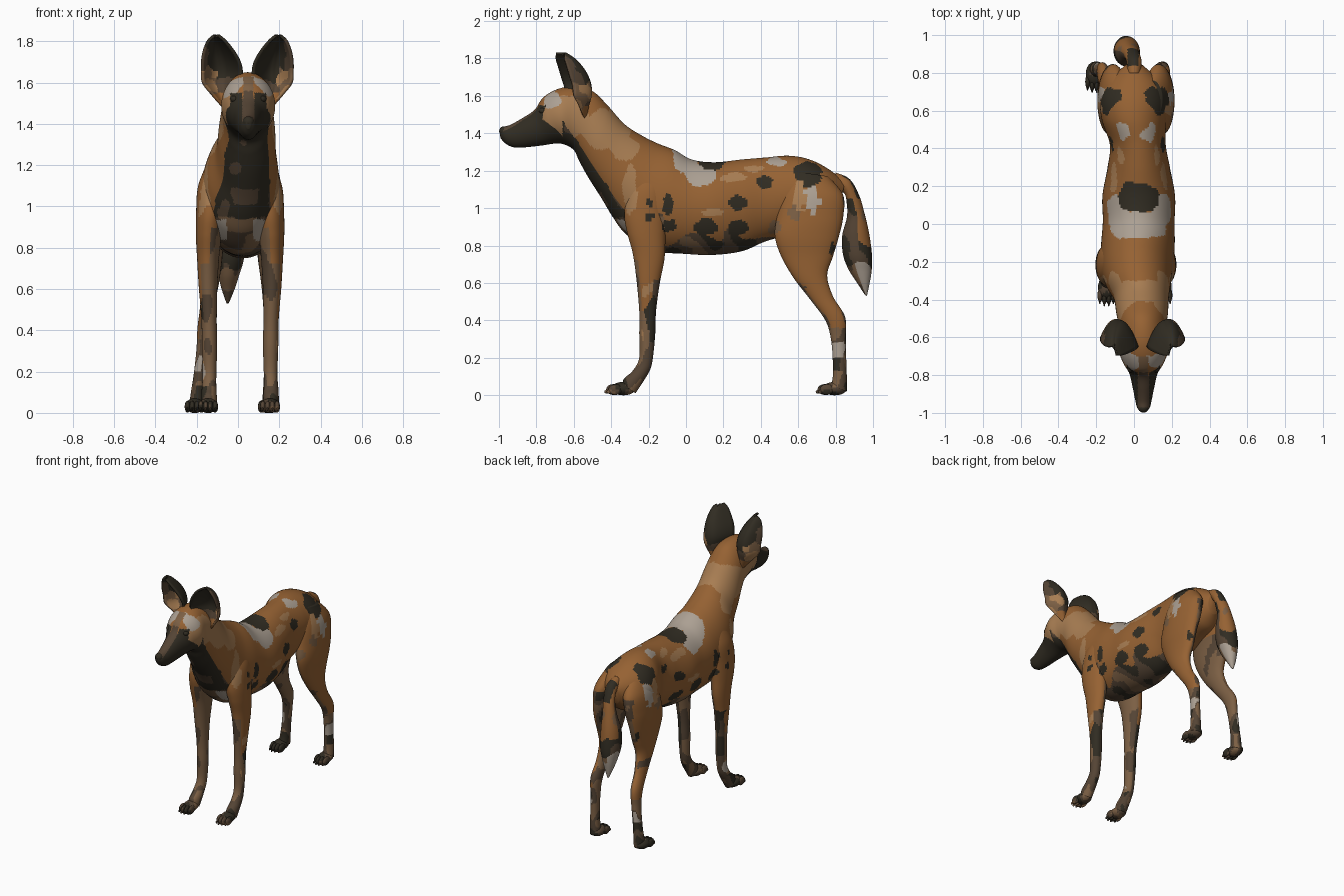
import bpy, bmesh, math
from mathutils import Vector, noise

# ---- flat coat colours
ORANGE, TAN, DARK, WHITE, BROWN, UMBER = range(6)
MATS = []
for label, col in (("orange fur", (.305, .122, .033)), ("tan fur", (.39, .205, .085)),
                   ("black fur", (.030, .025, .016)), ("white fur", (.41, .35, .29)),
                   ("dark brown fur", (.090, .058, .035)), ("light brown fur", (.20, .115, .058))):
    m = bpy.data.materials.new(label)
    m.diffuse_color = (*col, 1)
    MATS.append(m)

# ---- coat patches: colour, y, z, radius y, radius z (both flanks)
PATCHES = [
    (DARK, .14, 1.265, .08, .062), (WHITE, -.005, 1.28, .068, .10), (WHITE, .07, 1.18, .085, .06),
    (TAN, -.30, 1.10, .03, .14), (TAN, .25, 1.16, .08, .025), (TAN, .61, 1.06, .03, .09),
    (WHITE, .49, 1.243, .055, .022), (DARK, .65, 1.18, .07, .065), (WHITE, .68, 1.045, .042, .085),
    (DARK, .42, 1.14, .042, .03), (DARK, .28, 1.03, .052, .04), (DARK, .10, .90, .065, .045),
    (DARK, -.10, 1.02, .025, .06), (DARK, -.19, .95, .02, .028), (DARK, -.20, 1.03, .017, .017),
    (DARK, .28, .885, .06, .04), (DARK, -.09, .90, .04, .035), (UMBER, .47, .90, .03, .04),
    (UMBER, .58, .97, .04, .04), (DARK, .78, .79, .015, .035), (TAN, -.43, 1.42, .13, .11),
    (TAN, -.33, 1.32, .08, .06), (WHITE, -.715, 1.575, .045, .045), (TAN, -.66, 1.48, .13, .12),
    (TAN, .14, .98, .06, .02), (TAN, .36, 1.21, .05, .02)]


def coat(p, n):
    """General coat: patches with ragged borders over orange."""
    q = p + noise.noise_vector(p * 11) * .02 + noise.noise_vector(p * 30) * .008
    for col, y, z, ry, rz in PATCHES:
        if ((q.y - y) / ry) ** 2 + ((q.z - z) / rz) ** 2 < 1:
            return col
    return ORANGE


def torso_coat(p, n):
    q = p + noise.noise_vector(p * 9) * .025
    off = abs(p.x - .05)
    if p.y < -.62 and q.z < 1.5 - .9 * (p.y + .79):              # mask
        return BROWN if p.y < -.74 and off < .03 and n.z > .3 else DARK
    if p.y < -.72 and p.z < 1.55 and .03 < off < .088:           # eye surrounds
        return DARK
    if p.y < -.70 and off < .024 and p.z < 1.63:                 # forehead stripe
        return BROWN if p.z < 1.56 else UMBER
    if -.66 <= p.y < -.2 and q.z < 1.455 - 1.47 * (p.y + .65) and p.z > .95:
        if abs(q.z - 1.05) < .04 and abs(q.x - .04) < .065:      # throat
            return BROWN
        return DARK if noise.noise(p * 8) < .35 else BROWN
    if p.y < -.12 and p.z < .97:                                 # chest
        if abs(abs(p.x - .01) - .11) < .045 and abs(q.z - .89) < .045:
            return WHITE
        k = noise.noise(p * 8)
        if abs(p.x - .01) < .08 and abs(q.z - .91) < .03:
            return UMBER
        return UMBER if k > .3 else BROWN if k > -.1 else DARK
    if p.y < .55 and q.z < .85 + .08 * noise.noise(p * 5 + Vector((3, 0, 0))):
        k = noise.noise(p * 8)                                   # belly
        return DARK if k > .22 else BROWN if k > -.2 else UMBER
    return coat(p, n)


def leg_coat(p, n):
    k = noise.noise(Vector((p.x * 14, p.y * 14, p.z * 8)))
    hind = p.y > .3
    if p.z < .13:                                                # paws
        return DARK if k < -.12 else BROWN if k < .25 else UMBER
    inner = n.x * p.x < -.02
    if hind and p.z > .74 and n.y > .35 and abs(p.x) < .15 and p.z < 1.06:
        return DARK if k > .25 else UMBER if k < -.1 else BROWN  # buttocks
    if p.z > (.60 if hind else .72):
        if inner and p.z < .9:
            return BROWN if k > .2 else UMBER
        return coat(p, n)
    if hind:
        if abs(p.z - .24) < .04 and k > .1 and not inner:
            return WHITE
        if p.z < .36:
            return DARK if k > .4 else BROWN if k > -.05 else UMBER
        if inner or n.y < -.5:
            return BROWN if k > .15 else UMBER
        return BROWN if k > .35 else ORANGE
    if p.z < .24 and k < -.42:
        return WHITE
    if inner or n.y < -.6:
        return BROWN if k > .05 else UMBER
    if p.z < .62 and (k > .1 or n.y > .3):
        return DARK if p.z > .28 and k > -.15 else BROWN
    return TAN if k < -.35 else ORANGE if p.z > .45 else UMBER


def tail_coat(p, n):
    k = noise.noise(Vector((p.x * 14, p.y * 14, p.z * 7)))
    if p.z + .05 * k < .70:
        if n.y < -.3:
            return BROWN if p.z < .59 or k > .2 else UMBER
        return UMBER if k > .25 else WHITE
    if p.z + .08 * k < .84:
        return DARK if k > .0 else BROWN
    if p.z < 1.05:
        if n.y > .1:
            return ORANGE if k > -.2 else UMBER
        return DARK if k > .1 else BROWN
    return DARK if p.y > .835 and n.z > -.2 and abs(p.x + .005) < .03 else ORANGE


def spline(rows, steps):
    """Catmull-Rom interpolation of rows of numbers."""
    out = []
    for i in range(len(rows) - 1):
        a, b, c, d = (rows[min(max(i + j, 0), len(rows) - 1)] for j in (-1, 0, 1, 2))
        for s in range(steps):
            t = s / steps
            out.append([.5 * (2 * q + (r - p) * t + (2 * p - 5 * q + 4 * r - u) * t * t
                              + (3 * q - p - 3 * r + u) * t ** 3) for p, q, r, u in zip(a, b, c, d)])
    return out + [list(rows[-1])]


def finish(bm, name, paint):
    bmesh.ops.recalc_face_normals(bm, faces=bm.faces)
    me = bpy.data.meshes.new(name)
    for m in MATS:
        me.materials.append(m)
    for f in bm.faces:
        f.smooth = True
        f.material_index = paint(f.calc_center_median(), f.normal)
    bm.to_mesh(me)
    bm.free()
    ob = bpy.data.objects.new(name, me)
    bpy.context.collection.objects.link(ob)
    return ob


def loft(bm, rings, seg=24, steps=5):
    """Rings are (x, y and z of one edge, y and z of the other edge, half width)."""
    loops = []
    for x, y1, z1, y2, z2, w in spline(rings, steps):
        loops.append([])
        for i in range(seg):
            c, s = math.cos(math.tau * i / seg), math.sin(math.tau * i / seg)
            loops[-1].append(bm.verts.new((x + w * s, (y1 + y2) / 2 + c * (y1 - y2) / 2,
                                           max(0, (z1 + z2) / 2 + c * (z1 - z2) / 2))))
    for a, b in zip(loops, loops[1:]):
        for i in range(seg):
            bm.faces.new((a[i], a[(i + 1) % seg], b[(i + 1) % seg], b[i]))
    bm.faces.new(loops[0])
    bm.faces.new(loops[-1])


def ball(bm, centre, radii, seg=12):
    vs = bmesh.ops.create_uvsphere(bm, u_segments=seg, v_segments=seg // 2 + 2, radius=1)["verts"]
    for v in vs:
        v.co = Vector(centre) + Vector(a * b for a, b in zip(v.co, radii))


# ---- head, neck and torso in one skin: upper edge, lower edge, half width
bm = bmesh.new()
loft(bm, [
    (.05, -.998, 1.415, -.992, 1.375, .012), (.05, -.98, 1.433, -.965, 1.345, .033),
    (.05, -.94, 1.445, -.92, 1.325, .044), (.05, -.88, 1.478, -.86, 1.325, .056),
    (.05, -.81, 1.525, -.77, 1.335, .075), (.05, -.765, 1.59, -.70, 1.345, .108),
    (.05, -.69, 1.635, -.65, 1.34, .130), (.047, -.60, 1.65, -.60, 1.31, .124),
    (.045, -.50, 1.625, -.57, 1.25, .126), (.043, -.42, 1.55, -.52, 1.16, .137),
    (.038, -.33, 1.45, -.45, 1.05, .146), (.022, -.24, 1.39, -.39, .95, .172),
    (.015, -.15, 1.345, -.32, .86, .188), (.02, -.06, 1.31, -.19, .775, .195),
    (.025, .03, 1.26, .0, .755, .19), (.025, .15, 1.245, .15, .75, .192),
    (.025, .30, 1.26, .30, .77, .165), (.02, .42, 1.27, .42, .82, .148),
    (.0, .55, 1.28, .55, .86, .170), (-.003, .66, 1.26, .66, .90, .175),
    (0, .76, 1.21, .75, .93, .14), (0, .85, 1.14, .82, 1.0, .05)], 120, 14)
finish(bm, "head_and_torso", torso_coat)

# ---- nose and eyes
bm = bmesh.new()
ball(bm, (.05, -.975, 1.411), (.028, .024, .026))
finish(bm, "nose", lambda p, n: DARK)
bm = bmesh.new()
for s in (-1, 1):
    ball(bm, (.05 + s * .066, -.762, 1.52), (.022, .024, .018))
finish(bm, "eyes", lambda p, n: DARK)

# ---- cupped ears: height, offset, half width, back y, rim y
EAR = [(1.48, .085, .03, -.55, -.59), (1.55, .115, .06, -.53, -.62), (1.6, .125, .088, -.515, -.645),
       (1.65, .123, .095, -.515, -.65), (1.7, .128, .09, -.53, -.665), (1.75, .138, .072, -.56, -.68),
       (1.8, .148, .042, -.61, -.695), (1.827, .15, .012, -.66, -.695)]
for s, side in ((-1, "left"), (1, "right")):
    bm = bmesh.new()
    us = [i / 14 - 1 for i in range(29)]
    rows = [[bm.verts.new((.045 + s * (d + u * h), yb + (yf - yb) * u * u + .045 * max(u, 0), z))
             for u in us] for z, d, h, yb, yf in spline(EAR, 7)]
    for a, b in zip(rows, rows[1:]):
        for i in range(28):
            bm.faces.new((a[i], a[i + 1], b[i + 1], b[i]))

    def ear_coat(p, n, s=s):
        k = noise.noise(p * 16)
        out = s * (p.x - .045) + .03 * k
        if p.z + .04 * k < 1.66 and out > .145:
            return TAN if k > -.15 else UMBER
        if p.z < 1.55:
            return ORANGE
        return BROWN if out > .185 or p.z + .06 * k < 1.6 else DARK
    ob = finish(bm, side + "_ear", ear_coat)
    mod = ob.modifiers.new("thickness", "SOLIDIFY")
    mod.thickness, mod.offset = .014, 0

# ---- legs: front edge, rear edge, half width
FRONT = [(.115, -.27, 1.22, -.13, 1.22, .04), (.135, -.31, 1.10, -.10, 1.10, .068),
         (.145, -.33, .97, -.105, .97, .068), (.152, -.315, .87, -.11, .85, .062),
         (.155, -.285, .76, -.115, .73, .053), (.155, -.265, .62, -.14, .60, .045),
         (.15, -.25, .45, -.16, .45, .037), (.148, -.25, .33, -.165, .32, .037),
         (.148, -.25, .20, -.18, .18, .033), (.15, -.285, .13, -.20, .12, .035),
         (.15, -.33, .09, -.25, .04, .038), (.15, -.34, .06, -.27, .01, .036)]
HIND = [(.09, .56, 1.2, .76, 1.17, .05), (.115, .51, 1.08, .84, 1.07, .073),
        (.13, .485, .95, .84, .95, .073), (.14, .475, .85, .815, .84, .063),
        (.14, .51, .74, .785, .74, .053), (.145, .58, .62, .755, .64, .043),
        (.15, .665, .51, .785, .53, .035), (.155, .745, .40, .85, .42, .033),
        (.155, .775, .30, .855, .31, .029), (.158, .785, .18, .857, .18, .029),
        (.16, .785, .10, .86, .09, .033), (.16, .775, .05, .86, .02, .036)]
for s, side in ((-1, "left"), (1, "right")):
    for name, rings, heel in (("front_leg", FRONT, -.27), ("hind_leg", HIND, .86)):
        splay = .0 if heel < 0 else (.055 if s < 0 else -.02)
        bm = bmesh.new()
        loft(bm, [(.01 + s * (x + splay * max(0, 1 - z1 / .6)), y1, z1, y2, z2, w)
                  for x, y1, z1, y2, z2, w in rings], 40, 11)
        fx = .005 + s * (rings[-1][0] + splay)
        # paw pad, toes and claws
        ball(bm, (fx, heel - .065, .035), (.046, .065, .036), 18)
        for t in (-1.5, -.5, .5, 1.5):
            ty = heel - .125 + .012 * abs(t)
            ball(bm, (fx + t * .023, ty, .03), (.014, .038, .029))
            ball(bm, (fx + t * .024, ty - .034, .018), (.005, .014, .010), 8)
        finish(bm, side + "_" + name, leg_coat)

# ---- bushy tail
bm = bmesh.new()
loft(bm, [(0, .80, 1.19, .79, 1.10, .035), (0, .875, 1.155, .845, 1.08, .04),
          (-.01, .925, 1.07, .86, 1.02, .042), (-.025, .955, .97, .86, .95, .05),
          (-.035, .98, .86, .835, .85, .066), (-.04, .995, .74, .84, .75, .068),
          (-.045, .992, .66, .87, .67, .05), (-.048, .98, .59, .915, .60, .03),
          (-.05, .967, .53, .957, .535, .006)], 40, 11)
finish(bm, "tail", tail_coat)
